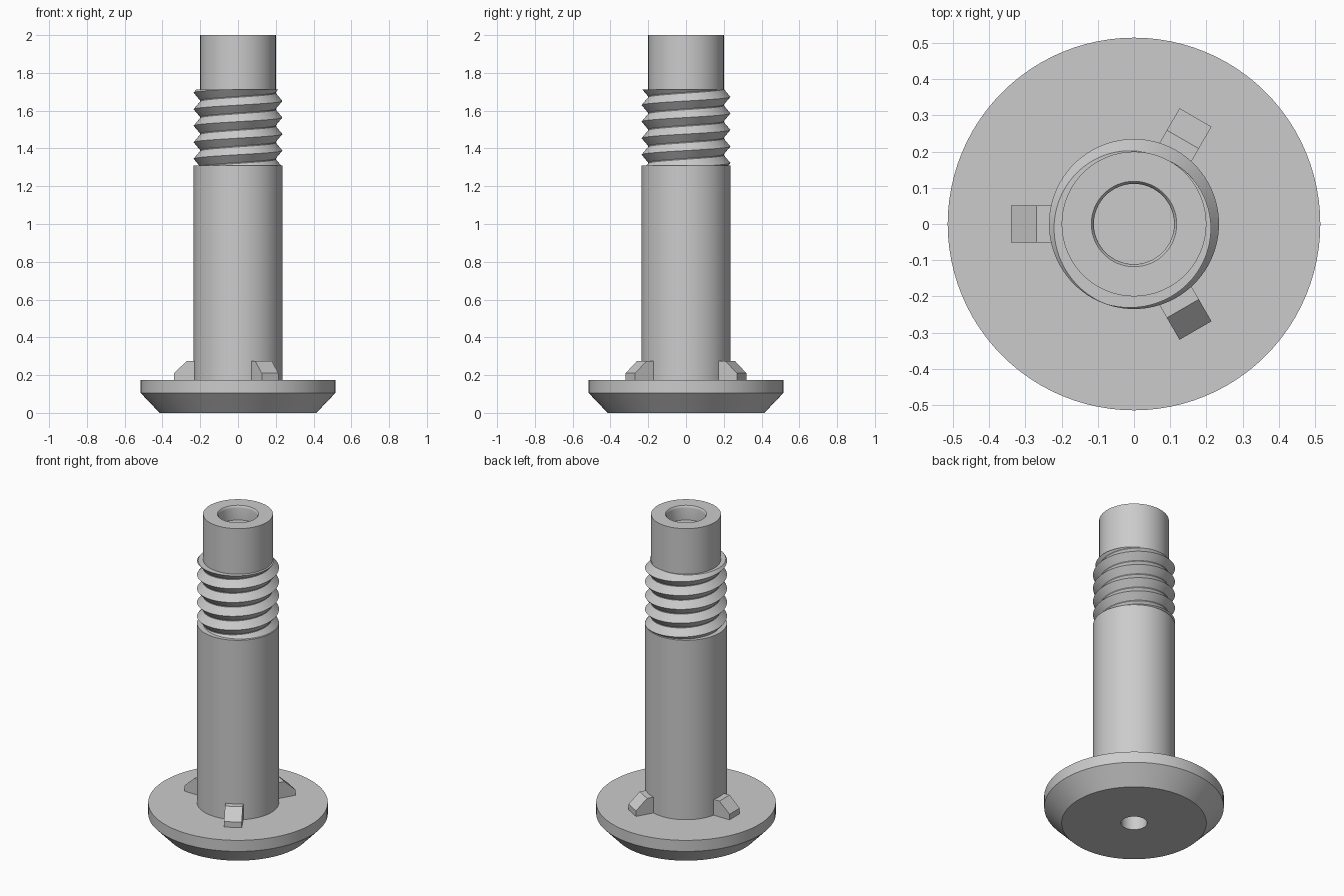
import bpy, bmesh, math
from mathutils import Matrix, Vector

cube = bpy.data.objects.get("Cube")
if cube:
    bpy.data.objects.remove(cube, do_unlink=True)

grey = bpy.data.materials.new("plain grey")
grey.use_nodes = True
colour = (0.6, 0.6, 0.6, 1)
grey.diffuse_color = colour
grey.node_tree.nodes["Principled BSDF"].inputs["Base Color"].default_value = colour

STEPS = 96


def finish(bm, name, smooth=True):
    mesh = bpy.data.meshes.new(name)
    bm.to_mesh(mesh)
    bm.free()
    mesh.materials.append(grey)
    obj = bpy.data.objects.new(name, mesh)
    bpy.context.collection.objects.link(obj)
    if smooth:
        bpy.ops.object.select_all(action='DESELECT')
        obj.select_set(True)
        bpy.context.view_layer.objects.active = obj
        bpy.ops.object.shade_smooth_by_angle(angle=math.radians(30))
    return obj


def lathe(name, profile):
    bm = bmesh.new()
    verts = [bm.verts.new((r, 0, z)) for r, z in profile]
    edges = [bm.edges.new(pair) for pair in zip(verts, verts[1:])]
    bmesh.ops.spin(bm, geom=verts + edges, cent=(0, 0, 0), axis=(0, 0, 1),
                   angle=math.tau, steps=STEPS)
    bmesh.ops.remove_doubles(bm, verts=bm.verts, dist=0.0001)
    bmesh.ops.recalc_face_normals(bm, faces=bm.faces)
    return finish(bm, name)


# Turned body: bottom bore, bevelled flange, shaft, neck and top socket
SHAFT, CORE, LOW, HIGH = 0.235, 0.2, 1.31, 1.712
lathe("flanged_shaft", [
    (0, 0.5), (0.075, 0.5), (0.075, 0),
    (0.415, 0), (0.515, 0.105), (0.515, 0.175),
    (SHAFT, 0.175), (SHAFT, LOW), (CORE, LOW), (CORE, 2),
    (0.118, 2), (0.113, 1.994), (0.111, 1.985),
    (0.111, 1.91), (0, 1.91)])


# Helical thread, trimmed flat at both ends
def thread(name, pitch, crest_start, turns):
    bm = bmesh.new()
    half, root = pitch / 2, CORE - 0.002
    slope = (SHAFT - root) / half
    rows = []
    for i in range(-STEPS, turns * STEPS + 1):
        t = math.tau * i / STEPS
        centre = crest_start + pitch * (i / STEPS - 0.5)
        section = []
        for offset in (-half, 0, half):
            z = min(max(centre + offset, LOW), HIGH)
            section.append((max(root, SHAFT - abs(z - centre) * slope), z))
        section = [(root, section[0][1])] + section + [(root, section[-1][1])]
        rows.append([bm.verts.new((r * math.cos(t), r * math.sin(t), z))
                     for r, z in section])
    for a, b in zip(rows, rows[1:]):
        for j in range(len(a) - 1):
            bm.faces.new((a[j], b[j], b[j + 1], a[j + 1]))
    bmesh.ops.dissolve_degenerate(bm, edges=bm.edges, dist=0.00001)
    return finish(bm, name)


thread("screw_thread", 0.0875, 1.345, 6)


# Three chamfered lugs around the foot of the shaft
def lug(name, angle):
    bm = bmesh.new()
    outline = [(0.2, 0.17), (0.34, 0.17), (0.34, 0.21), (0.27, 0.275), (0.2, 0.275)]
    face = bm.faces.new([bm.verts.new((x, -0.051, z)) for x, z in outline])
    out = bmesh.ops.extrude_face_region(bm, geom=[face])
    moved = [v for v in out["geom"] if isinstance(v, bmesh.types.BMVert)]
    bmesh.ops.translate(bm, verts=moved, vec=Vector((0, 0.102, 0)))
    bmesh.ops.recalc_face_normals(bm, faces=bm.faces)
    bm.transform(Matrix.Rotation(math.radians(angle), 4, 'Z'))
    return finish(bm, name, smooth=False)


for side, angle in (("back", 60), ("right", 180), ("front", 300)):
    lug(side + "_lug", angle)
